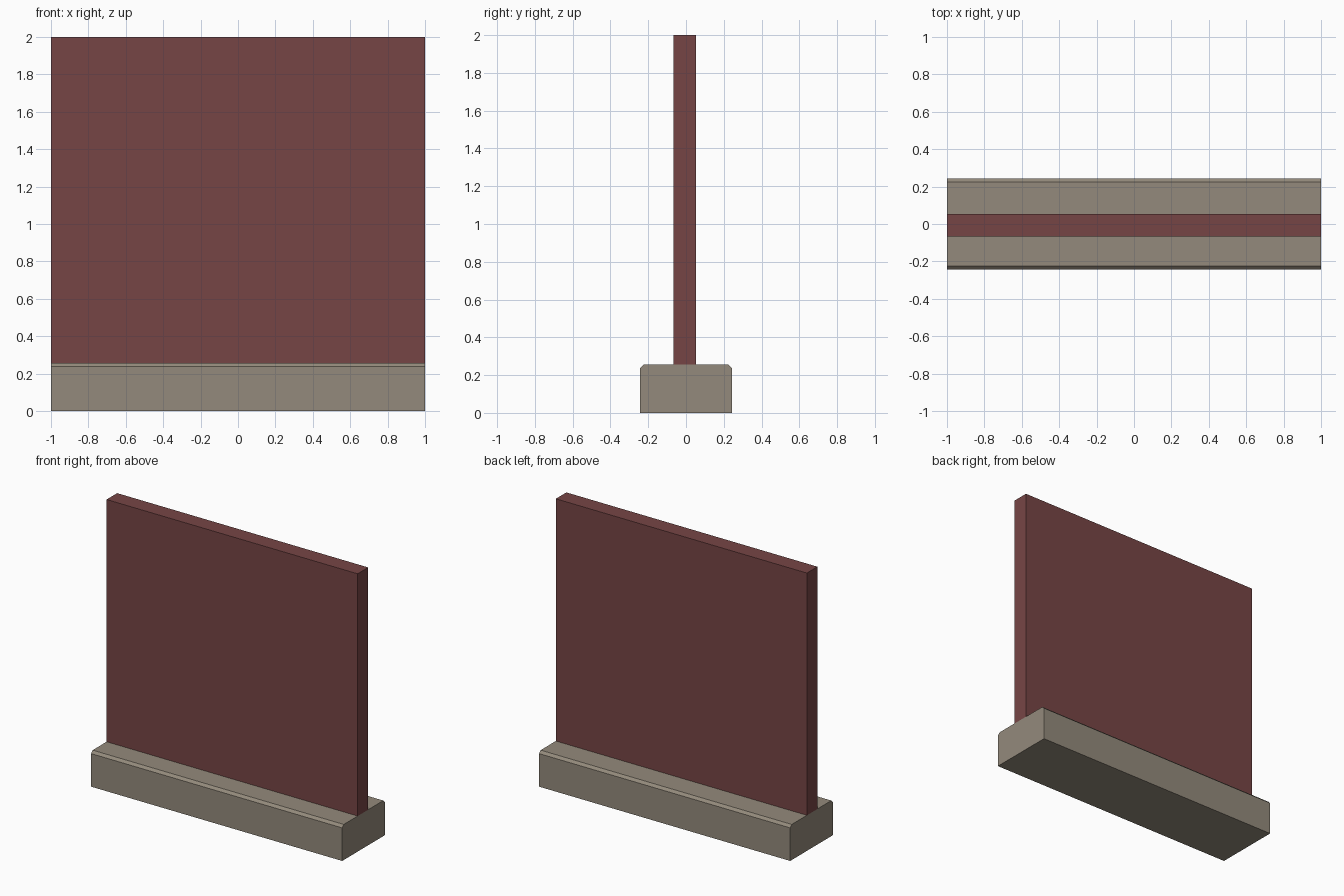
import bpy
import bmesh

if "Cube" in bpy.data.objects:
    bpy.data.objects.remove(bpy.data.objects["Cube"])


def material(name, rgb):
    m = bpy.data.materials.new(name)
    m.diffuse_color = (*rgb, 1.0)
    m.use_nodes = True
    m.node_tree.nodes["Principled BSDF"].inputs["Base Color"].default_value = m.diffuse_color
    return m


def extrude_along_x(name, profile, mat, half_length=1.0):
    """Closed prism from a (y, z) profile, spanning the full wall length."""
    bm = bmesh.new()
    face = bm.faces.new([bm.verts.new((-half_length, y, z)) for y, z in profile])
    out = bmesh.ops.extrude_face_region(bm, geom=[face], use_keep_orig=True)
    verts = [g for g in out["geom"] if isinstance(g, bmesh.types.BMVert)]
    bmesh.ops.translate(bm, verts=verts, vec=(2 * half_length, 0, 0))
    bmesh.ops.recalc_face_normals(bm, faces=bm.faces)
    mesh = bpy.data.meshes.new(name)
    bm.to_mesh(mesh)
    bm.free()
    mesh.materials.append(mat)
    obj = bpy.data.objects.new(name, mesh)
    bpy.context.collection.objects.link(obj)
    return obj


stone = material("warm grey stone", (0.295, 0.255, 0.2))
red = material("dark brick red", (0.183, 0.06, 0.06))

# Stone footing with chamfered top edges
W, H, C = 0.243, 0.256, 0.018
extrude_along_x("footing", [(-W, 0), (W, 0), (W, H - C), (W - C, H),
                            (C - W, H), (-W, H - C)], stone)

# Thin wall panel standing slightly forward of centre
Y0, Y1 = -0.067, 0.053
extrude_along_x("wall_panel", [(Y0, H), (Y1, H), (Y1, 2.0), (Y0, 2.0)], red)
